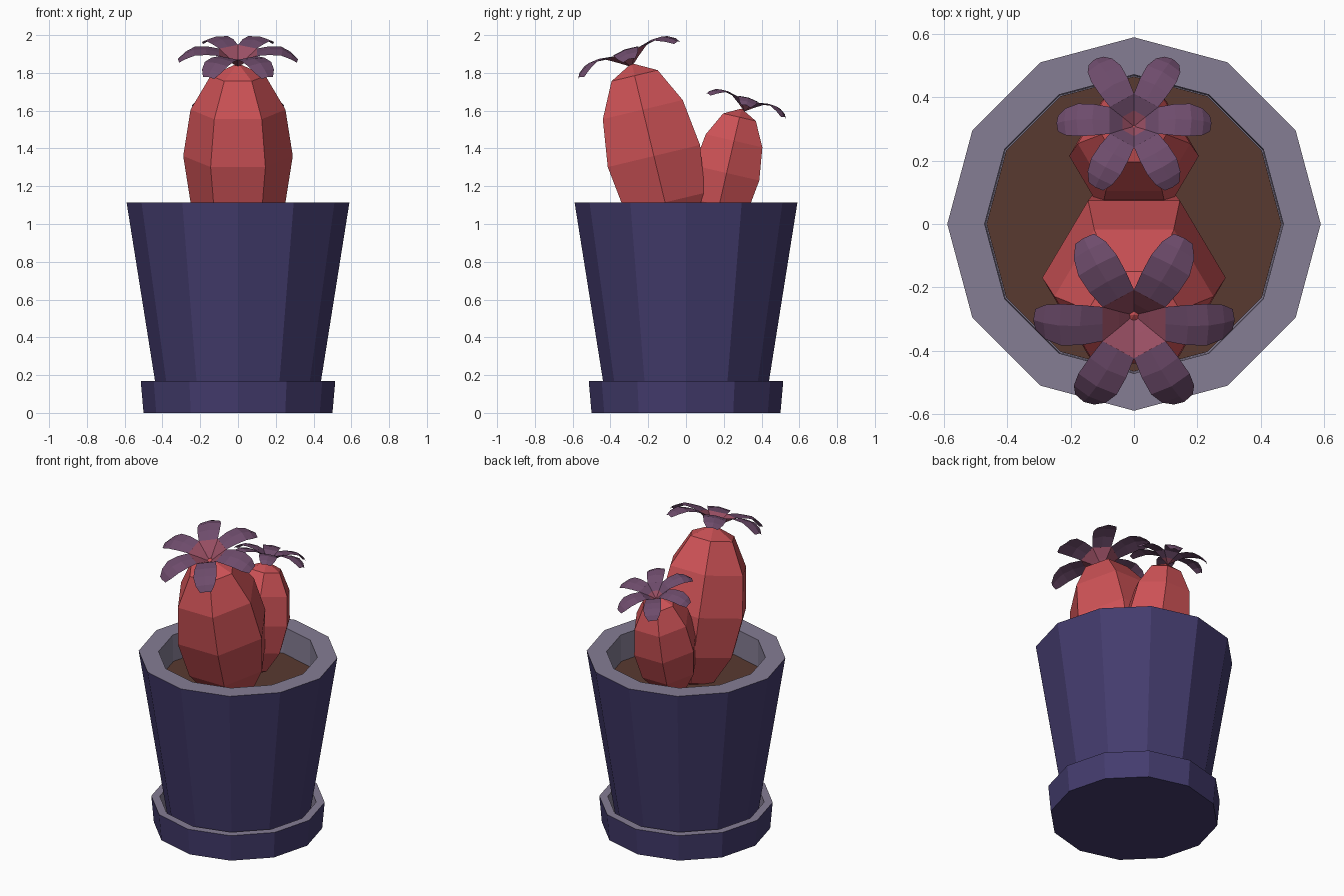
import bpy, bmesh
from math import sin, cos, pi, radians
from mathutils import Matrix, Vector

if "Cube" in bpy.data.objects:
    bpy.data.objects.remove(bpy.data.objects["Cube"])


def material(name, rgb):
    m = bpy.data.materials.new(name)
    m.diffuse_color = (*rgb, 1)
    m.use_nodes = True
    m.node_tree.nodes["Principled BSDF"].inputs["Base Color"].default_value = m.diffuse_color
    return m


NAVY = material("navy glaze", (.058, .045, .156))
RIM = material("pale purple rim", (.235, .205, .295))
SOIL = material("brown soil", (.098, .042, .03))
RED = material("red cactus", (.61, .084, .093))
PETAL = material("purple petal", (.156, .072, .15))
PINK = material("pink flower heart", (.33, .08, .13))


def finish(name, bm, mats):
    me = bpy.data.meshes.new(name)
    bm.to_mesh(me)
    bm.free()
    for m in mats:
        me.materials.append(m)
    ob = bpy.data.objects.new(name, me)
    bpy.context.collection.objects.link(ob)
    return ob


def lathe(name, profile, mats, bands, n=12):
    """Revolve (r, z) points; bands gives the material index of each segment."""
    bm = bmesh.new()
    rings = []
    for r, z in profile:
        if r == 0:
            rings.append([bm.verts.new((0, 0, z))] * n)
        else:
            rings.append([bm.verts.new((r * cos(2 * pi * i / n), r * sin(2 * pi * i / n), z))
                          for i in range(n)])
    for a, b, band in zip(rings, rings[1:], bands):
        for i in range(n):
            j = (i + 1) % n
            loop = list(dict.fromkeys((a[i], a[j], b[j], b[i])))
            bm.faces.new(loop).material_index = band
    bmesh.ops.recalc_face_normals(bm, faces=bm.faces)
    return finish(name, bm, mats)


# Saucer, pot and soil
lathe("saucer", [(0, 0), (.50, 0), (.515, .17), (.465, .17), (.455, .03), (0, .03)],
      [NAVY, RIM], [0, 0, 1, 1, 1])
lathe("pot", [(0, .035), (.418, .035), (.59, 1.115), (.472, 1.115), (.468, .90), (0, .90)],
      [NAVY, RIM], [0, 0, 1, 1, 1])
lathe("soil", [(0, .91), (.466, .91), (.466, .945), (0, .945)], [SOIL], [0, 0, 0])


# Cactus: stretched six-sided sphere leaning along y
def cactus(name, y, z, radius, half_height, tilt):
    bm = bmesh.new()
    mat = (Matrix.Translation((0, y, z)) @ Matrix.Rotation(radians(tilt), 4, 'X')
           @ Matrix.Diagonal((radius, radius, half_height, 1)))
    bmesh.ops.create_uvsphere(bm, u_segments=6, v_segments=6, radius=1)
    # put corners on the x axis
    v0 = max(bm.verts, key=lambda v: v.co.xy.length).co
    if abs(v0.x) < .2 or abs(abs(v0.x) - .866) < .05:
        bmesh.ops.rotate(bm, verts=bm.verts, matrix=Matrix.Rotation(pi / 6, 3, 'Z'))
    bm.transform(mat)
    finish(name, bm, [RED])
    return mat @ Vector((0, 0, 1))


# Flower: pink funnel with six drooping petals, one sheet thick
def flower(name, tip, scale, tilt, heart):
    bm = bmesh.new()
    rows = [(.165, .067, .10), (.23, .07, .097), (.28, .058, .072), (.312, .034, .045)]
    centre = bm.verts.new((0, 0, 0))

    def ring(r, z):
        return [bm.verts.new((r * cos(pi / 6 + k * pi / 3), r * sin(pi / 6 + k * pi / 3), z))
                for k in range(6)]
    inner, notch = ring(.055, .042), ring(.115, .083)
    for k in range(6):
        a = k * pi / 3
        rot = Matrix.Rotation(a, 3, 'Z')
        p = k - 1
        bm.faces.new((centre, inner[p], inner[k])).material_index = 1
        bm.faces.new((inner[p], notch[p], notch[k], inner[k])).material_index = heart
        mid = bm.verts.new(rot @ Vector((.1, 0, .083)))
        row = [notch[p], mid, notch[k]]
        bm.faces.new(row).material_index = heart
        for r, w, z in rows:
            new = [bm.verts.new(rot @ Vector(c)) for c in
                   ((r, -w, z - .008), (r + .006, 0, z), (r, w, z - .008))]
            for i in range(2):
                bm.faces.new((row[i], new[i], new[i + 1], row[i + 1]))
            row = new
    bm.transform(Matrix.Translation(tip - Vector((0, 0, .02 * scale)))
                 @ Matrix.Rotation(radians(tilt), 4, 'X') @ Matrix.Scale(scale, 4))
    finish(name, bm, [PETAL, PINK])


big_tip = cactus("large_cactus", -.17, 1.36, .29, .505, 13.5)
small_tip = cactus("small_cactus", .215, 1.27, .205, .35, -13)
flower("large_flower", big_tip, 1.0, 20, 1)
flower("small_flower", small_tip + Vector((0, .015, 0)), .77, -17, 0)
